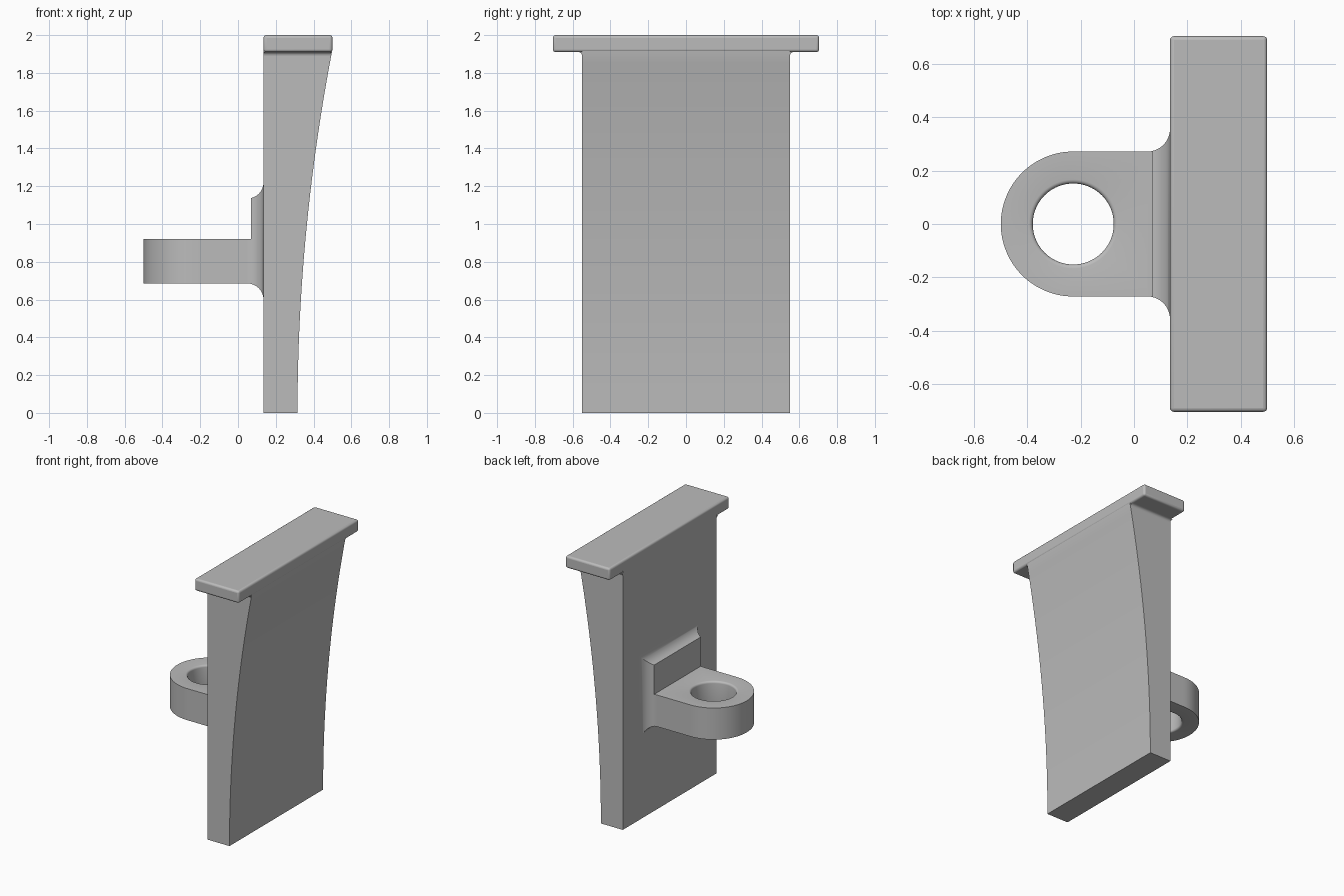
import bpy, bmesh
from math import sin, cos, asin, atan2, pi

cube = bpy.data.objects.get("Cube")
if cube:
    bpy.data.objects.remove(cube, do_unlink=True)

grey = bpy.data.materials.new("plain grey")
grey.use_nodes = True
colour = (0.5, 0.5, 0.5, 1)
grey.diffuse_color = colour
grey.node_tree.nodes["Principled BSDF"].inputs["Base Color"].default_value = colour


def loft(name, rings, closed=False):
    """Skin a series of matching rings; cap the ends unless the series closes."""
    bm = bmesh.new()
    loops = [[bm.verts.new(p) for p in ring] for ring in rings]
    pairs = list(zip(loops, loops[1:]))
    if closed:
        pairs.append((loops[-1], loops[0]))
    else:
        bm.faces.new(loops[0])
        bm.faces.new(loops[-1])
    n = len(loops[0])
    for a, b in pairs:
        for i in range(n):
            j = (i + 1) % n
            bm.faces.new((a[i], a[j], b[j], b[i]))
    bmesh.ops.recalc_face_normals(bm, faces=bm.faces)
    mesh = bpy.data.meshes.new(name)
    bm.to_mesh(mesh)
    bm.free()
    obj = bpy.data.objects.new(name, mesh)
    bpy.context.collection.objects.link(obj)
    mesh.materials.append(grey)
    bpy.ops.object.select_all(action='DESELECT')
    obj.select_set(True)
    bpy.context.view_layer.objects.active = obj
    bpy.ops.object.shade_smooth_by_angle(angle=pi / 6)
    return obj


def box_ring(x, half, low, high):
    return [(x, -half, low), (x, half, low), (x, half, high), (x, -half, high)]


# Upright plate: flat back, gently flaring curved face
WALL, TIP, UNDER, HALF = 0.135, 0.497, 1.91, 0.55
curve = [(0.315 + (TIP - 0.315) * (i / 32) ** 2, UNDER * i / 32) for i in range(33)]
profile = [(WALL, 0)] + curve + [(TIP, 1.93), (WALL, 1.93)]
loft("upright_plate", [[(x, y, z) for x, z in profile] for y in (-HALF, HALF)])

# Top flange with softened edges
flange = loft("top_flange", [box_ring(x, 0.705, UNDER, 2) for x in (WALL, 0.5)])
bevel = flange.modifiers.new("soft edges", 'BEVEL')
bevel.width, bevel.segments = 0.015, 4

# Small fillets under the flange at both plate ends
R = 0.02
arc = [(HALF + R - R * cos(t * pi / 12), UNDER - R + R * sin(t * pi / 12)) for t in range(7)]
corner = arc + [(HALF - 0.01, UNDER), (HALF - 0.01, UNDER - R)]
for side, label in ((1, "back"), (-1, "front")):
    loft(label + "_flange_fillet",
         [[(x, side * y, z) for y, z in corner] for x in (WALL, 0.492)])

# Mounting pad and lug neck, flaring into the plate with mitred fillets
FLARE, LUG, LOW, HIGH = 0.085, 0.272, 0.685, 0.92
cut = asin(0.02 / FLARE)


def flared(name, start, end, top, top_flares):
    rings = []
    for i in range(13):
        a = start + (end - start) * i / 12
        d = FLARE * (1 - cos(a))
        rings.append(box_ring(WALL - FLARE + FLARE * sin(a), LUG + d,
                              LOW - d, top + d * top_flares))
    loft(name, rings)


flared("mounting_pad", cut, pi / 2, 1.135, 1)
flared("lug_neck", 0, cut, HIGH, 0)

# Round-ended lug with a lipped hole, swept around the hole axis
CX, HOLE, LIP, REACH = -0.228, 0.152, 0.015, 0.32
angles = [2 * pi * i / 96 for i in range(96)]
angles += [s * atan2(LUG, REACH) % (2 * pi) for s in (1, -1)]
lips = [(HOLE + LIP * (1 - cos(t * pi / 8)), HIGH - LIP * (1 - sin(t * pi / 8)))
        for t in range(4, -1, -1)]
lips += [(r, LOW + HIGH - z) for r, z in reversed(lips)]
sections = []
for a in sorted(angles):
    edge = LUG
    if cos(a) > 1e-6:
        edge = min(REACH / cos(a), LUG / max(abs(sin(a)), 1e-6))
    sections.append([(CX + r * cos(a), r * sin(a), z)
                     for r, z in [(edge, LOW), (edge, HIGH)] + lips])
loft("lug_ring", sections, closed=True)
